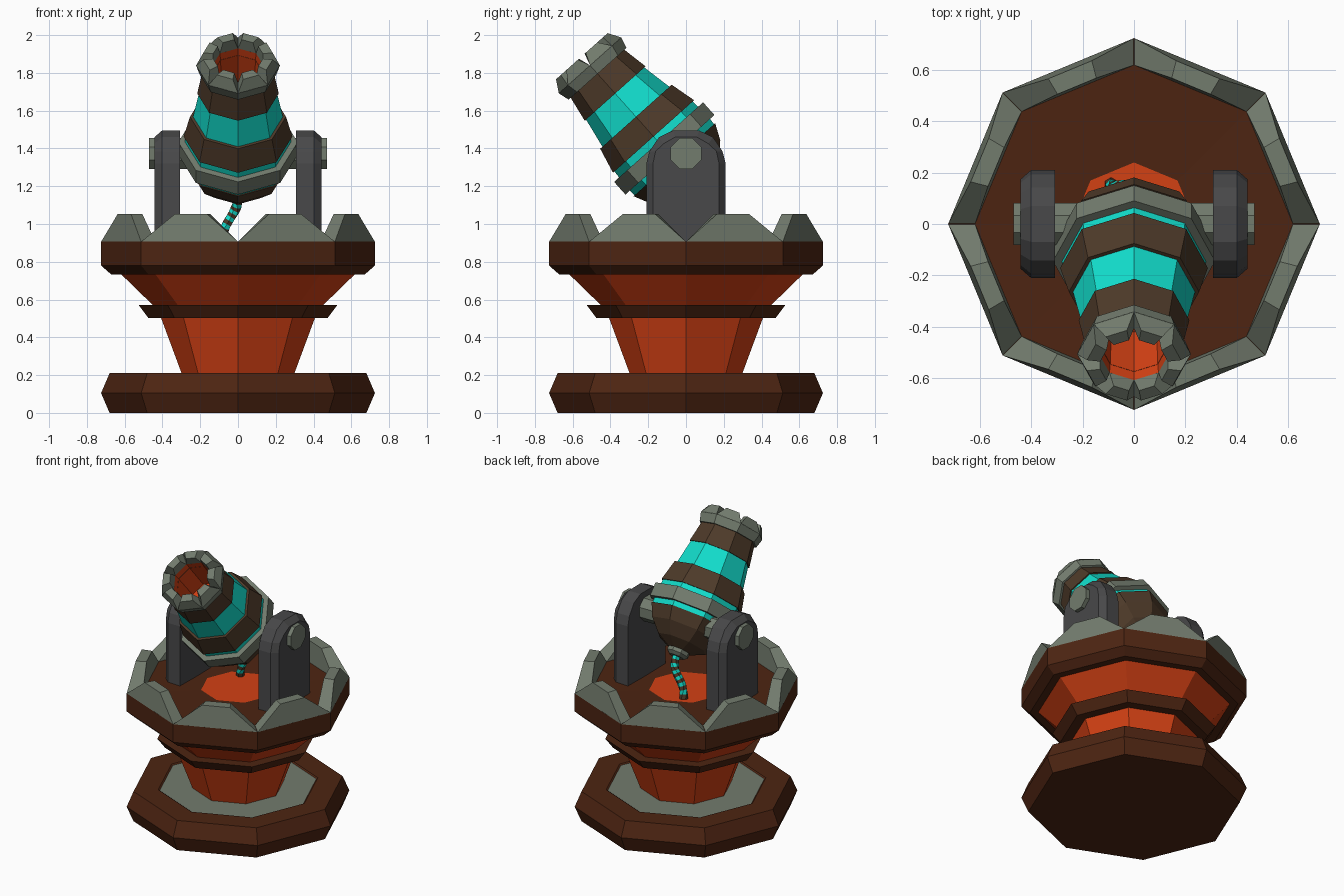
import bpy, bmesh, math
from mathutils import Vector, Matrix
from mathutils.geometry import interpolate_bezier

if "Cube" in bpy.data.objects:
    bpy.data.objects.remove(bpy.data.objects["Cube"])

SIDES = 8


def mat(name, rgb):
    m = bpy.data.materials.new(name)
    m.diffuse_color = (*rgb, 1)
    m.use_nodes = True
    m.node_tree.nodes["Principled BSDF"].inputs["Base Color"].default_value = m.diffuse_color
    return m


MATS = {
    "wood": mat("red brown", (0.075, 0.018, 0.006)),
    "orange": mat("burnt orange", (0.65, 0.052, 0.007)),
    "stone": mat("grey", (0.17, 0.20, 0.155)),
    "iron": mat("dark grey", (0.065, 0.065, 0.067)),
    "barrel": mat("dark brown", (0.075, 0.042, 0.022)),
    "teal": mat("teal", (0.006, 0.72, 0.60)),
}


def finish(name, bm, mats, matrix=Matrix()):
    bmesh.ops.remove_doubles(bm, verts=bm.verts, dist=1e-5)
    bmesh.ops.recalc_face_normals(bm, faces=bm.faces)
    me = bpy.data.meshes.new(name)
    bm.to_mesh(me)
    bm.free()
    for m in mats:
        me.materials.append(MATS[m])
    ob = bpy.data.objects.new(name, me)
    ob.matrix_world = matrix
    bpy.context.collection.objects.link(ob)
    return ob


def bridge(bm, a, b, index=0):
    n = len(a)
    for i in range(n):
        f = bm.faces.new((a[i], a[(i + 1) % n], b[(i + 1) % n], b[i]))
        f.material_index = index


def lathe(name, start, bands, matrix=Matrix()):
    """Revolve (r, z) points; each band is (r, z, colour) reached from the last point."""
    names = sorted({b[2] for b in bands})
    bm = bmesh.new()

    def ring(r, z):
        return [bm.verts.new((max(r, 1e-3) * math.cos(math.tau * i / SIDES),
                              max(r, 1e-3) * math.sin(math.tau * i / SIDES), z))
                for i in range(SIDES)]

    first = ring(*start)
    if start[0] == 0:
        bm.faces.new(first).material_index = names.index(bands[0][2])
    prev = first
    for r, z, c in bands:
        cur = ring(r, z)
        bridge(bm, prev, cur, names.index(c))
        prev = cur
    if bands[-1][0] == 0:
        bm.faces.new(prev).material_index = names.index(bands[-1][2])
    return finish(name, bm, names, matrix)


def battlements(name, r_out, r_in, z0, z1, top_out, top_in, t, matrix=Matrix()):
    """One tapering block along each side of the octagon."""
    bm = bmesh.new()
    for i in range(SIDES):
        p, q = [Vector((math.cos(math.tau * k / SIDES), math.sin(math.tau * k / SIDES), 0))
                for k in (i, i + 1)]

        def quad(ro, ri, t, z):
            a, b = p.lerp(q, t), p.lerp(q, 1 - t)
            return [bm.verts.new(v + Vector((0, 0, z))) for v in (a * ro, b * ro, b * ri, a * ri)]

        low, high = quad(r_out, r_in, 0, z0), quad(top_out, top_in, t, z1)
        bridge(bm, low, high)
        bm.faces.new(high)
        bm.faces.new(low)
    me_ob = finish(name, bm, ["stone"], matrix)
    return me_ob


# Base slab with grey inlay
lathe("base_slab", (0, 0), [
    (0.68, 0, "wood"), (0.725, 0.105, "wood"), (0.68, 0.21, "wood"),
    (0.52, 0.21, "wood"), (0.51, 0.203, "wood"), (0, 0.203, "stone")])

# Flared pedestal and its collar
lathe("pedestal", (0, 0.2), [
    (0.295, 0.2, "orange"), (0.41, 0.51, "orange"), (0.44, 0.56, "orange"),
    (0.625, 0.74, "orange"), (0, 0.74, "orange")])
lathe("pedestal_collar", (0.40, 0.503), [
    (0.475, 0.503, "wood"), (0.525, 0.57, "wood"), (0.43, 0.57, "wood")])

# Platform with glowing centre plate
lathe("platform", (0, 0.732), [
    (0.67, 0.732, "wood"), (0.725, 0.78, "wood"), (0.725, 0.907, "wood"),
    (0.62, 0.907, "wood"), (0.24, 0.893, "wood"), (0, 0.893, "orange")])
battlements("platform_battlements", 0.725, 0.62, 0.906, 1.053, 0.705, 0.63, 0.33)

# Arched supports, outer rim chamfered
for side, label in ((-1, "left"), (1, "right")):
    bm = bmesh.new()

    def arch(x, inset):
        w, top = 0.21 - inset, 1.495 - inset
        half = [(w, 0.89), (w, 1.32), (w * 0.92, 1.385), (w * 0.68, top - 0.035), (w * 0.33, top)]
        pts = half + [(-y, z) for y, z in reversed(half)]
        return [bm.verts.new((side * x, y, z)) for y, z in pts]

    rings = [arch(0.308, 0), arch(0.402, 0), arch(0.442, 0.035)]
    for a, b in zip(rings, rings[1:]):
        bridge(bm, a, b)
    bm.faces.new(rings[0])
    bm.faces.new(rings[-1])
    finish(label + "_support", bm, ["iron"])

# Trunnion axle, flats facing up
lathe("trunnion", (0, -0.47), [
    (0.088, -0.47, "stone"), (0.088, 0.47, "stone"), (0, 0.47, "stone")],
    Matrix.Translation((0, 0, 1.373)) @ Matrix.Rotation(math.pi / 2, 4, 'Y')
    @ Matrix.Rotation(math.pi / 8, 4, 'Z'))

# Tilted barrel: local z runs from breech to muzzle
TILT = Matrix.Translation((0, -0.115, 1.40)) @ Matrix.Rotation(math.radians(41.8), 4, 'X')
lathe("barrel", (0, -0.29), [
    (0.08, -0.29, "barrel"), (0.17, -0.245, "barrel"), (0.25, -0.165, "barrel"),
    (0.29, -0.08, "barrel"), (0.282, -0.08, "barrel"), (0.285, -0.04, "teal"),
    (0.278, 0.085, "teal"), (0.288, 0.085, "barrel"), (0.254, 0.225, "barrel"),
    (0.238, 0.225, "barrel"), (0.207, 0.39, "teal"), (0.216, 0.39, "barrel"),
    (0.188, 0.545, "barrel"), (0.13, 0.545, "barrel"), (0.125, 0.32, "orange"),
    (0, 0.32, "orange")], TILT)
lathe("barrel_band", (0.27, -0.045), [
    (0.316, -0.045, "stone"), (0.316, 0.045, "stone"), (0.27, 0.045, "stone")], TILT)
lathe("breech_knob", (0, -0.335), [
    (0.05, -0.335, "stone"), (0.075, -0.315, "stone"), (0.075, -0.28, "stone"),
    (0, -0.28, "stone")], TILT)

# Muzzle collar and its crown
lathe("muzzle_collar", (0.13, 0.53), [
    (0.205, 0.53, "stone"), (0.222, 0.59, "stone"), (0.135, 0.59, "stone"),
    (0.13, 0.53, "orange")], TILT)
battlements("muzzle_crown", 0.222, 0.135, 0.589, 0.655, 0.195, 0.14, 0.2, TILT)

# Striped fuse hanging from the breech to the plate
path = interpolate_bezier(Vector((0, 0.10, 1.16)), Vector((0.01, 0.18, 1.05)),
                          Vector((-0.08, 0.12, 1.03)), Vector((-0.09, 0.155, 0.893)), 13)
bm = bmesh.new()
prev = None
for k, p in enumerate(path):
    tangent = path[min(k + 1, 12)] - path[max(k - 1, 0)]
    rot = tangent.to_track_quat('Z', 'Y')
    cur = [bm.verts.new(p + rot @ Vector((0.027 * math.cos(math.tau * i / 6),
                                         0.027 * math.sin(math.tau * i / 6), 0)))
           for i in range(6)]
    if prev:
        bridge(bm, prev, cur, k % 2)
    else:
        bm.faces.new(cur)
    prev = cur
bm.faces.new(prev)
finish("fuse", bm, ["barrel", "teal"])
